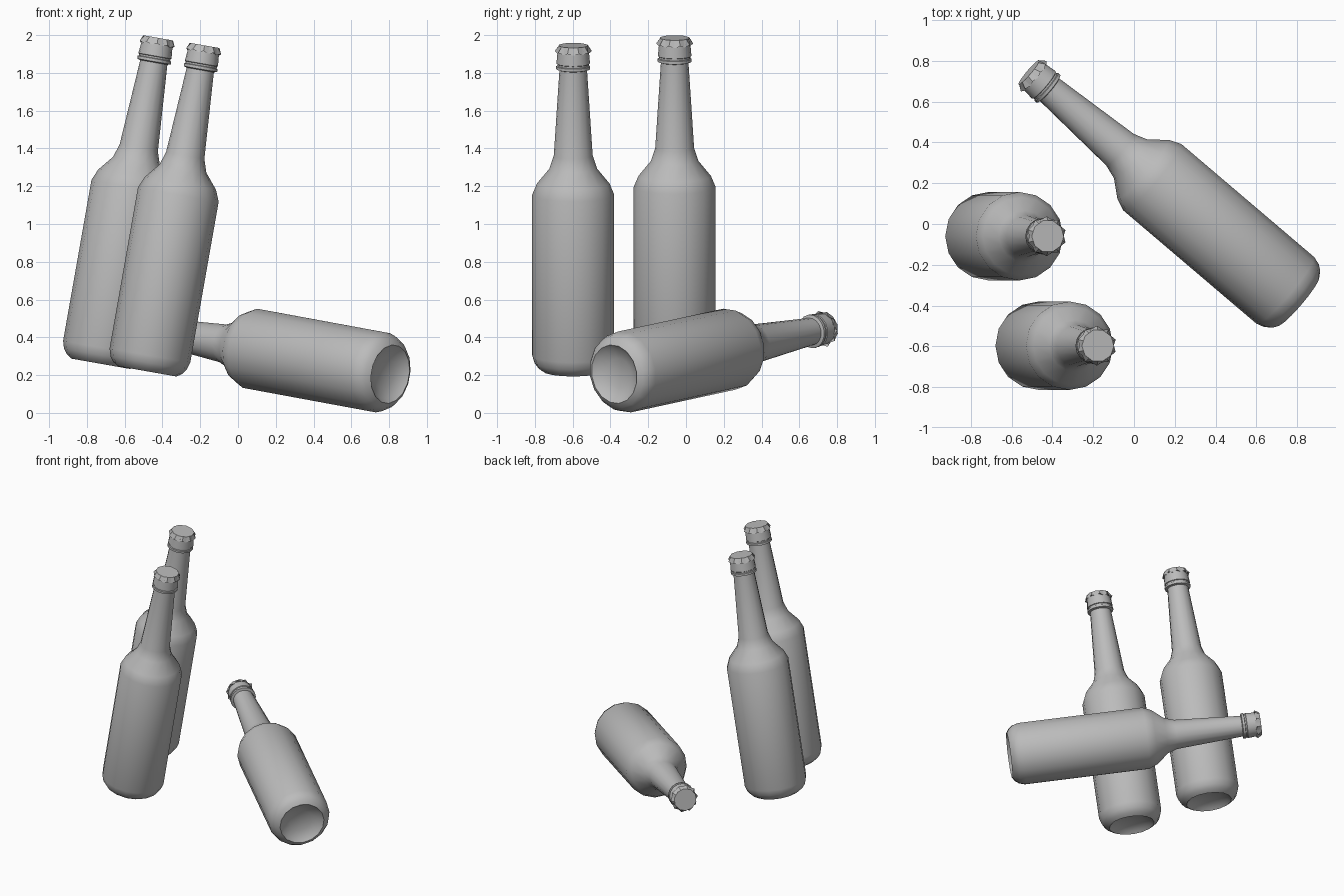
import bpy, bmesh, math
from mathutils import Vector

if "Cube" in bpy.data.objects:
    bpy.data.objects.remove(bpy.data.objects["Cube"])

grey = bpy.data.materials.new("plain grey")
colour = (0.5, 0.5, 0.5, 1)
grey.diffuse_color = colour
grey.use_nodes = True
grey.node_tree.nodes["Principled BSDF"].inputs["Base Color"].default_value = colour

# Glass outline as (radius, height): hollow base, body, shoulder, neck, lip rings
GLASS = [(0, .05), (.08, .042), (.135, .02), (.157, 0), (.185, .018), (.205, .045),
         (.217, .085), (.217, .95), (.192, 1.01), (.126, 1.09), (.103, 1.16),
         (.073, 1.62), (.09, 1.625), (.09, 1.64), (.084, 1.643), (.084, 1.652),
         (.089, 1.655), (.082, 1.73), (0, 1.73)]
SIDES = 16
TEETH = 10


def ring(bm, sides, radius, height):
    return [bm.verts.new((radius(i) * math.cos(math.tau * i / sides),
                          radius(i) * math.sin(math.tau * i / sides),
                          height(i))) for i in range(sides)]


def bridge(bm, low, high):
    n = len(low)
    for i in range(n):
        j = (i + 1) % n
        bm.faces.new((low[i], low[j], high[j], high[i]))


def finish(bm, name, place):
    bmesh.ops.remove_doubles(bm, verts=bm.verts, dist=1e-5)
    bmesh.ops.recalc_face_normals(bm, faces=bm.faces)
    mesh = bpy.data.meshes.new(name)
    bm.to_mesh(mesh)
    bm.free()
    mesh.materials.append(grey)
    obj = bpy.data.objects.new(name, mesh)
    bpy.context.collection.objects.link(obj)
    base, axis = place
    obj.location = base
    obj.rotation_mode = 'QUATERNION'
    obj.rotation_quaternion = Vector((0, 0, 1)).rotation_difference(axis)
    return obj


def make_glass(name, place):
    bm = bmesh.new()
    rings = [ring(bm, SIDES, lambda i: r, lambda i: h) for r, h in GLASS[1:-1]]
    for low, high in zip(rings, rings[1:]):
        bridge(bm, low, high)
    # close the hollow base and the mouth
    for loop, (_, h) in ((rings[0], GLASS[0]), (rings[-1], GLASS[-1])):
        centre = bm.verts.new((0, 0, h))
        for i in range(SIDES):
            bm.faces.new((loop[i], loop[(i + 1) % SIDES], centre))
    obj = finish(bm, name, place)
    bpy.ops.object.select_all(action='DESELECT')
    obj.select_set(True)
    bpy.context.view_layer.objects.active = obj
    bpy.ops.object.shade_smooth_by_angle(angle=math.radians(38))


def make_cap(name, place):
    # crimped skirt with alternating teeth under a flat faceted top
    bm = bmesh.new()
    n = TEETH * 2
    inner = ring(bm, n, lambda i: .078, lambda i: 1.722)
    skirt = ring(bm, n, lambda i: .098 if i % 2 else .086,
                 lambda i: 1.722 if i % 2 else 1.712)
    top = ring(bm, n, lambda i: .08 if i % 2 == 0 else .08 * math.cos(math.pi / TEETH),
               lambda i: 1.752)
    bridge(bm, inner, skirt)
    bridge(bm, skirt, top)
    bm.faces.new(top)
    bm.faces.new(inner)
    finish(bm, name, place)


# Two leaning bottles and one lying down: base centre and axis
lean = Vector((math.sin(math.radians(10)), 0, math.cos(math.radians(10))))
turn, rise = math.radians(139.6), math.radians(8)
lying = Vector((math.cos(turn) * math.cos(rise), math.sin(turn) * math.cos(rise), math.sin(rise)))
PLACES = {
    "back": (Vector((-.727, -.06, .26)), lean),
    "front": (Vector((-.481, -.597, .22)), lean),
    "lying": (Vector((.806, -.38, .205)), lying),
}
for label, place in PLACES.items():
    make_glass(label + "_bottle", place)
    make_cap(label + "_bottle_cap", place)
